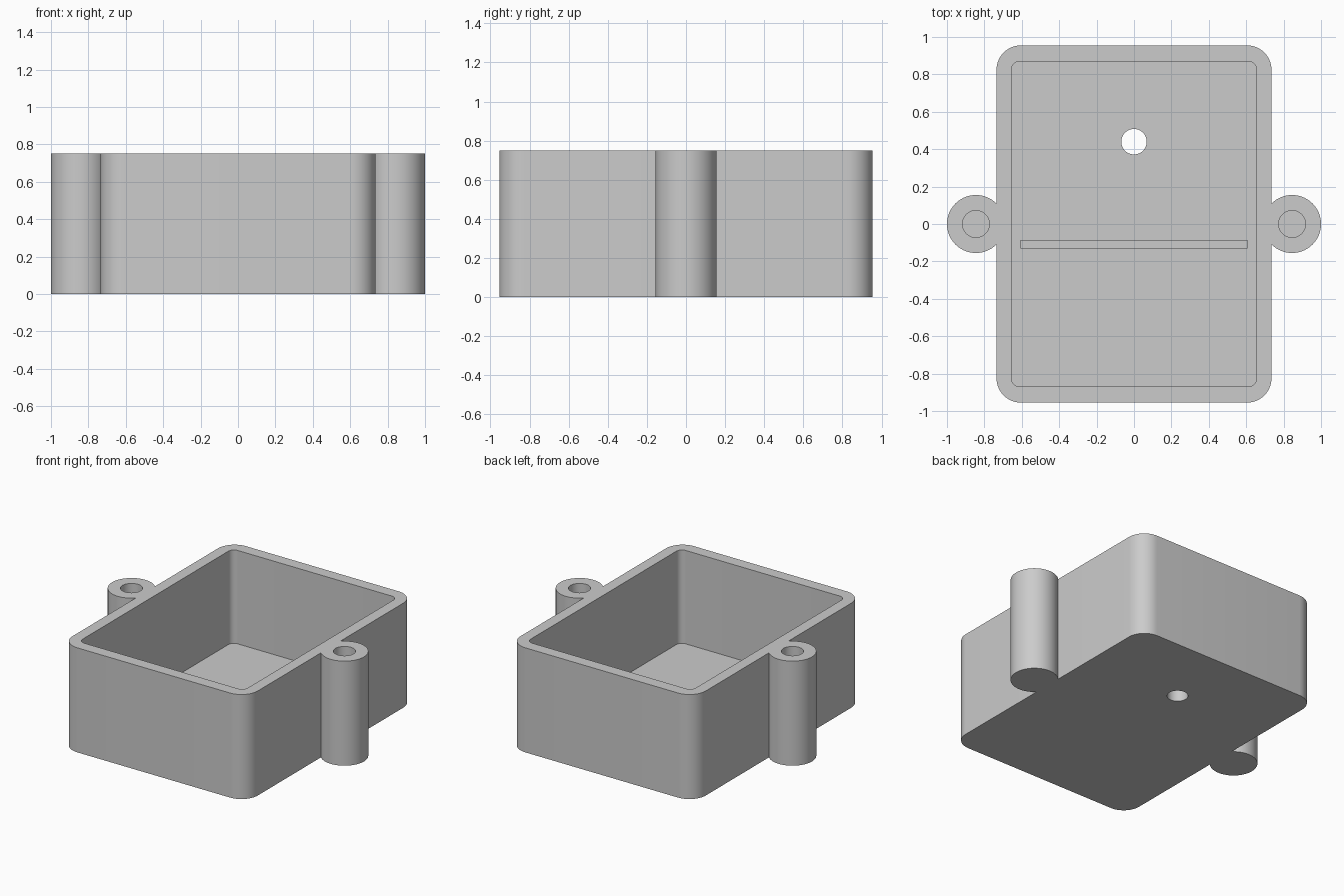
import bpy, bmesh, math

cube = bpy.data.objects.get("Cube")
if cube:
    bpy.data.objects.remove(cube, do_unlink=True)

HEIGHT, FLOOR = 0.75, 0.08
LUG_X = 0.845

grey = bpy.data.materials.new("light_grey")
grey.use_nodes = True
colour = (0.6, 0.6, 0.6, 1)
grey.diffuse_color = colour
grey.node_tree.nodes["Principled BSDF"].inputs["Base Color"].default_value = colour


def rounded_rect(hx, hy, r, steps=12):
    """Counter-clockwise outline of a rectangle with round corners."""
    pts = []
    for i, (sx, sy) in enumerate(((1, 1), (-1, 1), (-1, -1), (1, -1))):
        for k in range(steps + 1):
            a = (i + k / steps) * math.pi / 2
            pts.append((sx * (hx - r) + r * math.cos(a),
                        sy * (hy - r) + r * math.sin(a)))
    return pts


def circle(x, y, r, n=64):
    return [(x + r * math.cos(2 * math.pi * k / n),
             y + r * math.sin(2 * math.pi * k / n)) for k in range(n)]


def prism(name, outline, z0, z1):
    """Solid made by extruding an outline from z0 to z1."""
    bm = bmesh.new()
    base = bm.faces.new([bm.verts.new((x, y, z0)) for x, y in outline])
    top = bmesh.ops.extrude_face_region(bm, geom=[base])["geom"]
    bmesh.ops.translate(bm, vec=(0, 0, z1 - z0),
                        verts=[v for v in top if isinstance(v, bmesh.types.BMVert)])
    bmesh.ops.recalc_face_normals(bm, faces=bm.faces)
    mesh = bpy.data.meshes.new(name)
    bm.to_mesh(mesh)
    bm.free()
    mesh.materials.append(grey)
    obj = bpy.data.objects.new(name, mesh)
    bpy.context.collection.objects.link(obj)
    return obj


def combine(target, tool, operation):
    """Apply a boolean and discard the tool solid."""
    mod = target.modifiers.new(operation.lower(), 'BOOLEAN')
    mod.operation, mod.object, mod.solver = operation, tool, 'EXACT'
    bpy.context.view_layer.objects.active = target
    bpy.ops.object.modifier_apply(modifier=mod.name)
    bpy.data.objects.remove(tool, do_unlink=True)


# Outer shell with a screw lug on each side
box = prism("enclosure_box", rounded_rect(0.735, 0.955, 0.13), 0, HEIGHT)
for side in (-1, 1):
    combine(box, prism("lug", circle(side * LUG_X, 0, 0.155), 0, HEIGHT), 'UNION')

# Open cavity, blind screw holes and the cable hole through the floor
combine(box, prism("cavity", rounded_rect(0.655, 0.87, 0.045), FLOOR, 1), 'DIFFERENCE')
for side in (-1, 1):
    combine(box, prism("screw_hole", circle(side * LUG_X, 0, 0.072), FLOOR, 1), 'DIFFERENCE')
combine(box, prism("cable_hole", circle(0, 0.44, 0.068), -0.1, 0.3), 'DIFFERENCE')

# Low ridge across the floor
ridge = prism("floor_ridge", [(-0.607, -0.13), (0.607, -0.13),
                              (0.607, -0.085), (-0.607, -0.085)], 0.04, FLOOR + 0.09)
combine(box, ridge, 'UNION')

# Smooth the round walls, keep the rims sharp
bpy.ops.object.select_all(action='DESELECT')
box.select_set(True)
bpy.context.view_layer.objects.active = box
bpy.ops.object.shade_smooth_by_angle(angle=math.radians(30))
